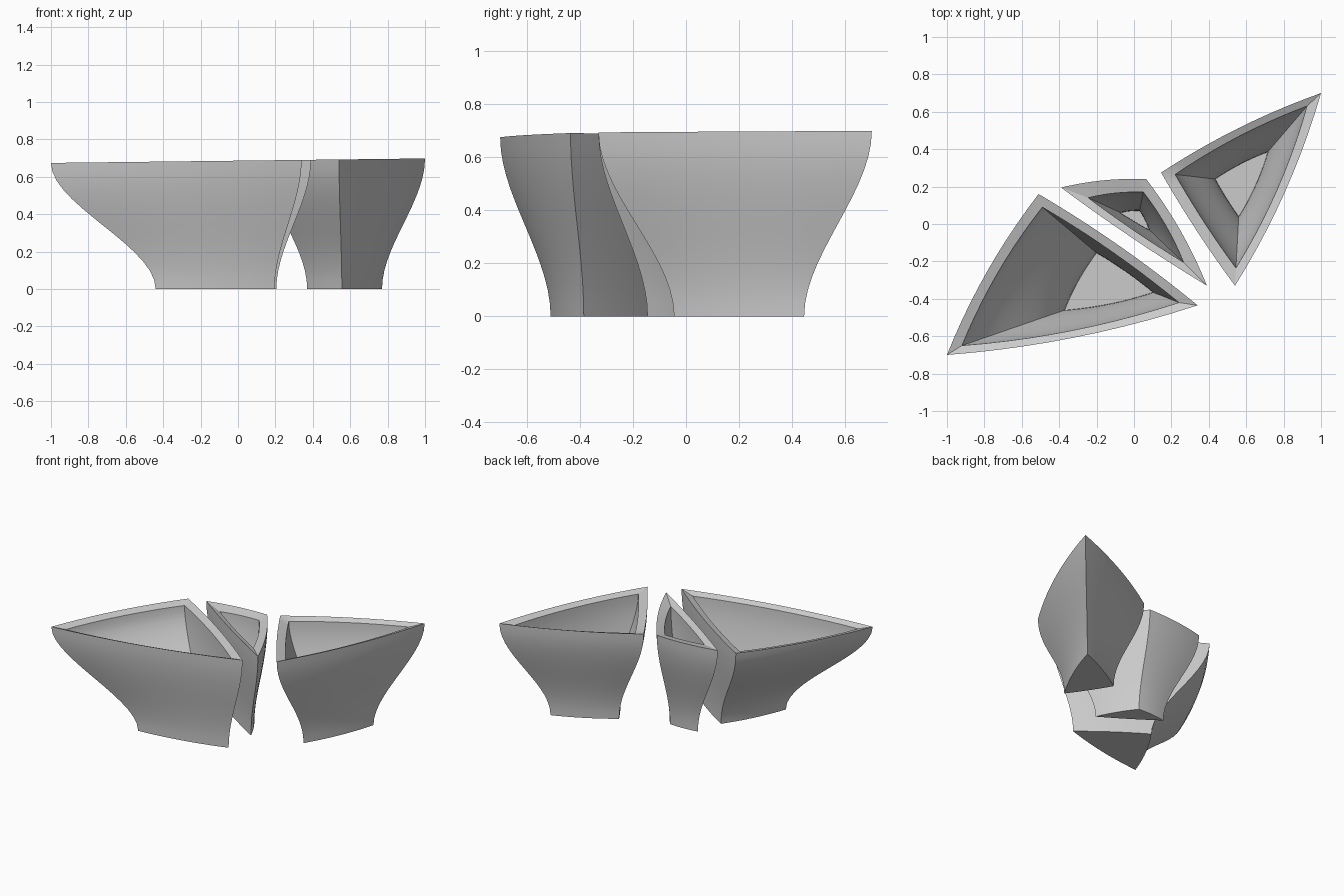
import bpy
import bmesh
import math
from mathutils import Vector

if "Cube" in bpy.data.objects:
    bpy.data.objects.remove(bpy.data.objects["Cube"], do_unlink=True)

SIDE_STEPS = 10    # segments along each bowed side
WALL_STEPS = 14    # segments up the S-shaped wall
FLOOR_Z = 0.05
RIM_DROP = 0.018   # the rim slopes down towards the opening

clay = bpy.data.materials.new("light_grey_clay")
clay.use_nodes = True
GREY = (0.6, 0.6, 0.6, 1)
clay.diffuse_color = GREY
clay.node_tree.nodes["Principled BSDF"].inputs["Base Color"].default_value = GREY


def ease(t):
    return t * t * (3 - 2 * t)


def rim_height(x):
    return 0.686 + 0.012 * x


def bowed_triangle(corners, bows):
    """Counter-clockwise outline whose sides bulge outwards."""
    points = []
    for i in range(3):
        a, b = corners[i], corners[(i + 1) % 3]
        side = b - a
        outward = Vector((side.y, -side.x))
        for k in range(SIDE_STEPS):
            t = k / SIDE_STEPS
            points.append(a + side * t + outward * bows[i] * 4 * t * (1 - t))
    return points


def wall_rings(bm, low, high, bows, z_low, drop):
    """Rings of one wall, easing from the low triangle to the high one."""
    rings = []
    for level in range(WALL_STEPS + 1):
        t = level / WALL_STEPS
        corners = [Vector(a).lerp(Vector(b), ease(t)) for a, b in zip(low, high)]
        ring = []
        for p in bowed_triangle(corners, bows):
            top = rim_height(p.x) - drop
            ring.append(bm.verts.new((p.x, p.y, z_low + (top - z_low) * t)))
        rings.append(ring)
    return rings


def planter(name, base, top, floor, opening, bows):
    bm = bmesh.new()
    outer = wall_rings(bm, base, top, bows, 0, 0)
    inner = wall_rings(bm, floor, opening, bows, FLOOR_Z, RIM_DROP)
    rings = outer + inner[::-1]
    for lower, upper in zip(rings, rings[1:]):
        n = len(lower)
        for i in range(n):
            j = (i + 1) % n
            bm.faces.new((lower[i], lower[j], upper[j], upper[i]))
    bm.faces.new(rings[0][::-1])
    bm.faces.new(rings[-1])
    mesh = bpy.data.meshes.new(name)
    bm.to_mesh(mesh)
    bm.free()
    mesh.materials.append(clay)
    obj = bpy.data.objects.new(name, mesh)
    bpy.context.collection.objects.link(obj)
    bpy.ops.object.select_all(action="DESELECT")
    obj.select_set(True)
    bpy.context.view_layer.objects.active = obj
    bpy.ops.object.shade_smooth_by_angle(angle=math.radians(30))


# Three triangular planters, corners given counter-clockwise
planter("large_planter",
        base=[(-0.44, -0.51), (0.195, -0.385), (-0.22, -0.085)],
        top=[(-1, -0.7), (0.34, -0.435), (-0.51, 0.16)],
        floor=[(-0.37, -0.46), (0.10, -0.365), (-0.2, -0.155)],
        opening=[(-0.92, -0.65), (0.24, -0.42), (-0.49, 0.09)],
        bows=(0.03, 0.02, 0.035))

planter("small_planter",
        base=[(-0.165, 0.1), (0.205, -0.145), (0.05, 0.11)],
        top=[(-0.39, 0.195), (0.39, -0.33), (0.065, 0.24)],
        floor=[(-0.07, 0.06), (0.08, -0.03), (0.03, 0.07)],
        opening=[(-0.245, 0.14), (0.265, -0.205), (0.05, 0.17)],
        bows=(0.012, 0.035, 0.035))

planter("medium_planter",
        base=[(0.37, 0.235), (0.555, -0.045), (0.77, 0.445)],
        top=[(0.145, 0.275), (0.54, -0.33), (1, 0.7)],
        floor=[(0.435, 0.24), (0.56, 0.04), (0.715, 0.385)],
        opening=[(0.22, 0.265), (0.545, -0.235), (0.925, 0.63)],
        bows=(0.015, 0.035, 0.03))
